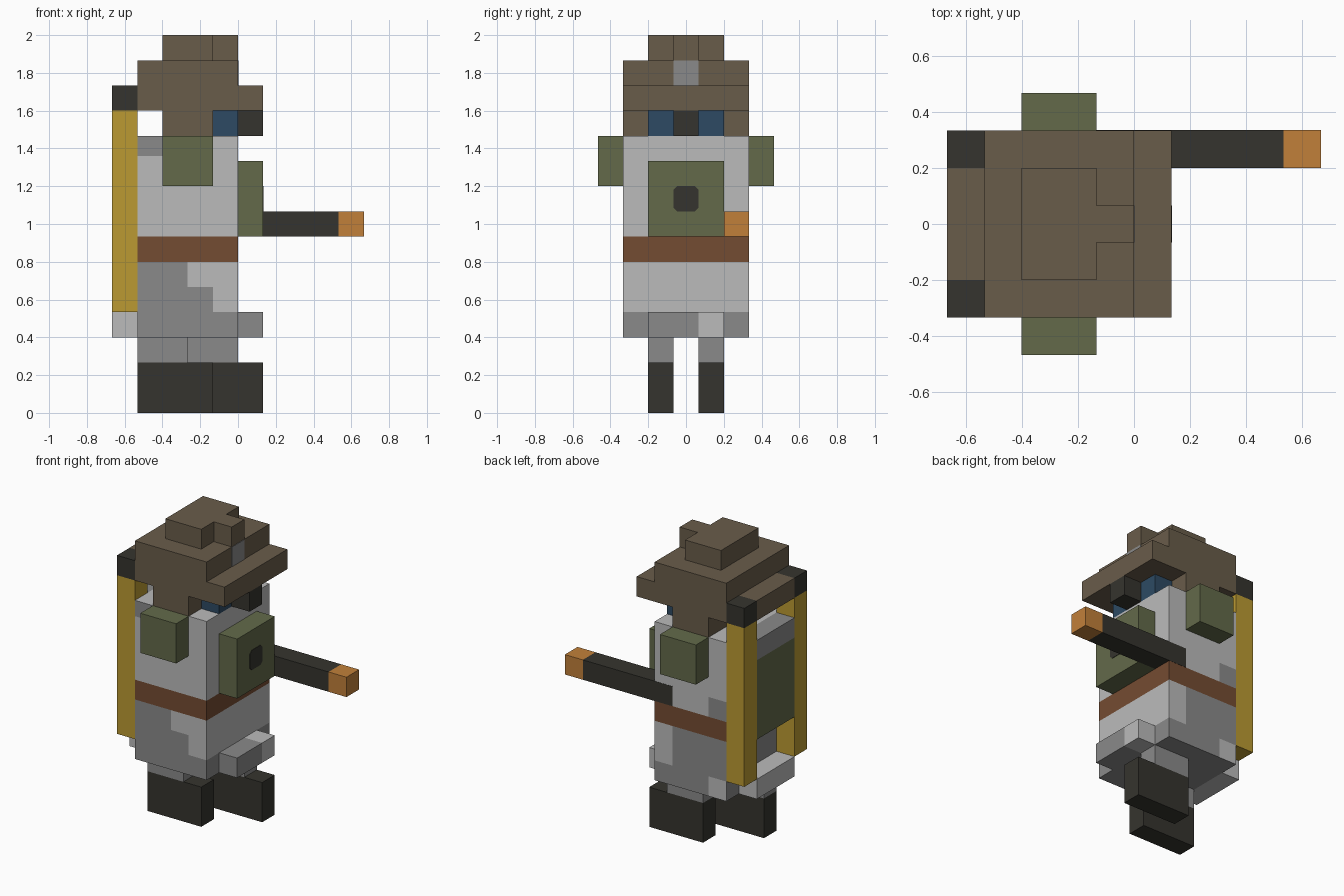
import bpy, bmesh
from mathutils import Vector

U = 2 / 15  # one block of the model; all sizes below are in blocks

if "Cube" in bpy.data.objects:
    bpy.data.objects.remove(bpy.data.objects["Cube"], do_unlink=True)


def linear(c):
    c /= 255
    return c / 12.92 if c <= 0.04045 else ((c + 0.055) / 1.055) ** 2.4


def material(name, r, g, b):
    m = bpy.data.materials.new(name)
    colour = (linear(r), linear(g), linear(b), 1)
    m.diffuse_color = colour
    m.use_nodes = True
    bsdf = m.node_tree.nodes["Principled BSDF"]
    bsdf.inputs["Base Color"].default_value = colour
    bsdf.inputs["Roughness"].default_value = 0.9
    return m


BROWN = material("hat brown", 105, 92, 74)
YELLOW = material("tube yellow", 187, 154, 50)
DARK = material("dark charcoal", 53, 52, 46)
GREEN = material("olive green", 99, 106, 74)
GREY = material("mid grey", 138, 138, 138)
WHITE = material("pale grey", 187, 187, 187)
LEATHER = material("belt leather", 116, 76, 50)
BLUE = material("eye blue", 45, 74, 99)
ORANGE = material("tip orange", 193, 128, 58)


def box(name, x, y, z, mats, cuts=((), (), ()), rule=None):
    """Block between ranges x, y, z, sliced at cuts and coloured by rule(centre, normal)."""
    bm = bmesh.new()
    bmesh.ops.create_cube(bm, size=1)
    for v in bm.verts:
        v.co = Vector([(r[0] + r[1]) / 2 + c * (r[1] - r[0]) for r, c in zip((x, y, z), v.co)])
    for axis, places in enumerate(cuts):
        n = Vector([float(i == axis) for i in range(3)])
        for p in places:
            bmesh.ops.bisect_plane(bm, geom=bm.verts[:] + bm.edges[:] + bm.faces[:],
                                   plane_co=n * p, plane_no=n)
    bm.normal_update()
    if rule:
        for f in bm.faces:
            f.material_index = rule(f.calc_center_median(), f.normal)
    bmesh.ops.scale(bm, vec=(U, U, U), verts=bm.verts)
    mesh = bpy.data.meshes.new(name)
    bm.to_mesh(mesh)
    bm.free()
    for m in mats if isinstance(mats, (list, tuple)) else [mats]:
        mesh.materials.append(m)
    ob = bpy.data.objects.new(name, mesh)
    bpy.context.collection.objects.link(ob)
    return ob


# Legs and boots, one step apart
for side, y, x in (("right", (-1.5, -0.5), -4), ("left", (0.5, 1.5), -2)):
    box(side + "_boot", (x, x + 3), y, (0, 2), DARK)
    box(side + "_leg", (x, x + 2), y, (2, 3), GREY)


# Coat: pale upper half, belt, patched skirt
def coat_rule(c, n):
    white, grey, belt = 0, 1, 2
    if abs(n.z) > 0.5:
        return white if n.z > 0 else grey
    if 6 < c.z < 7:
        return belt
    if c.z > 7:
        patch = c.x < -3 and ((n.y > 0.5 and c.z < 8) or (n.y < -0.5 and c.z > 10.2))
        return grey if patch else white
    if n.x > 0.5:
        return white if c.z > 4 else grey
    if n.x < -0.5:
        return grey
    if n.y < 0:
        edge = -2 if c.z > 5 else -1 if c.z > 4 else 0
        return grey if c.x < edge else white
    return white if (c.x > -1 and c.z > 4) or (c.x < -3 and c.z < 4) else grey


box("coat", (-4, 0), (-2.5, 2.5), (3, 11), [WHITE, GREY, LEATHER],
    ((-3, -2, -1), (), (4, 5, 6, 7, 8, 10.2)), coat_rule)


# Coat flaps at the front and the back
def flap_rule(c, n):
    return 1 if c.y > 0.5 else 0


box("front_flap", (0, 1), (-1.5, 1.5), (3, 4), [GREY, WHITE], ((), (0.5,), ()), flap_rule)
box("back_flap", (-5, -4), (-1.5, 1.5), (3, 4), WHITE)

# Backpack with a grey top layer
box("backpack", (-5, -4), (-1.5, 1.5), (6, 10), GREEN)
box("backpack_top", (-5, -4), (-1.5, 1.5), (10, 11), GREY)

# Yellow tubes with dark caps, and shoulder pads
for side, s in (("right", -1), ("left", 1)):
    y = sorted((s * 1.5, s * 2.5))
    box(side + "_back_tube", (-5, -4), y, (4, 12), YELLOW)
    box(side + "_tube_cap", (-5, -4), y, (12, 13), DARK)
    box(side + "_shoulder_pad", (-3, -1), sorted((s * 2.5, s * 3.5)), (9, 11), GREEN)

# Chest pouch with a chamfered button plate
box("chest_pouch", (0, 1), (-1.5, 1.5), (7, 10), GREEN)
button = box("pouch_button", (0.98, 1.02), (-0.5, 0.5), (8, 9), DARK)
bm = bmesh.new()
bm.from_mesh(button.data)
corners = [e for e in bm.edges if abs(e.verts[0].co.x - e.verts[1].co.x) > 0.001]
bmesh.ops.bevel(bm, geom=corners, offset=0.15 * U, segments=1, affect='EDGES')
bm.to_mesh(button.data)
bm.free()

# Long barrel held at the left side
box("barrel", (-1, 4), (1.5, 2.51), (7, 8), DARK)
box("barrel_tip", (4, 5), (1.5, 2.51), (7, 8), ORANGE)

# Head
box("hair", (-3, -1), (-2.5, 2.5), (11, 12), BROWN)
box("eyes", (-1, 0), (-1.5, 1.5), (11, 12), BLUE)
box("nose", (0, 1), (-0.5, 0.5), (11, 12), DARK)

# Hat
box("hat_body", (-4, 0), (-2.5, 2.5), (12, 14), BROWN)
box("hat_front_brim", (0, 1), (-2.5, 2.5), (12, 13), BROWN)
box("hat_back_brim", (-5, -4), (-1.5, 1.5), (12, 13), BROWN)
box("hat_crown", (-3, -1), (-1.5, 1.5), (14, 15), BROWN)
box("hat_crest", (-1, 0), (-0.5, 0.5), (14, 15), BROWN)
box("hat_badge", (-0.02, 0.02), (-0.5, 0.5), (13, 14), GREY)
